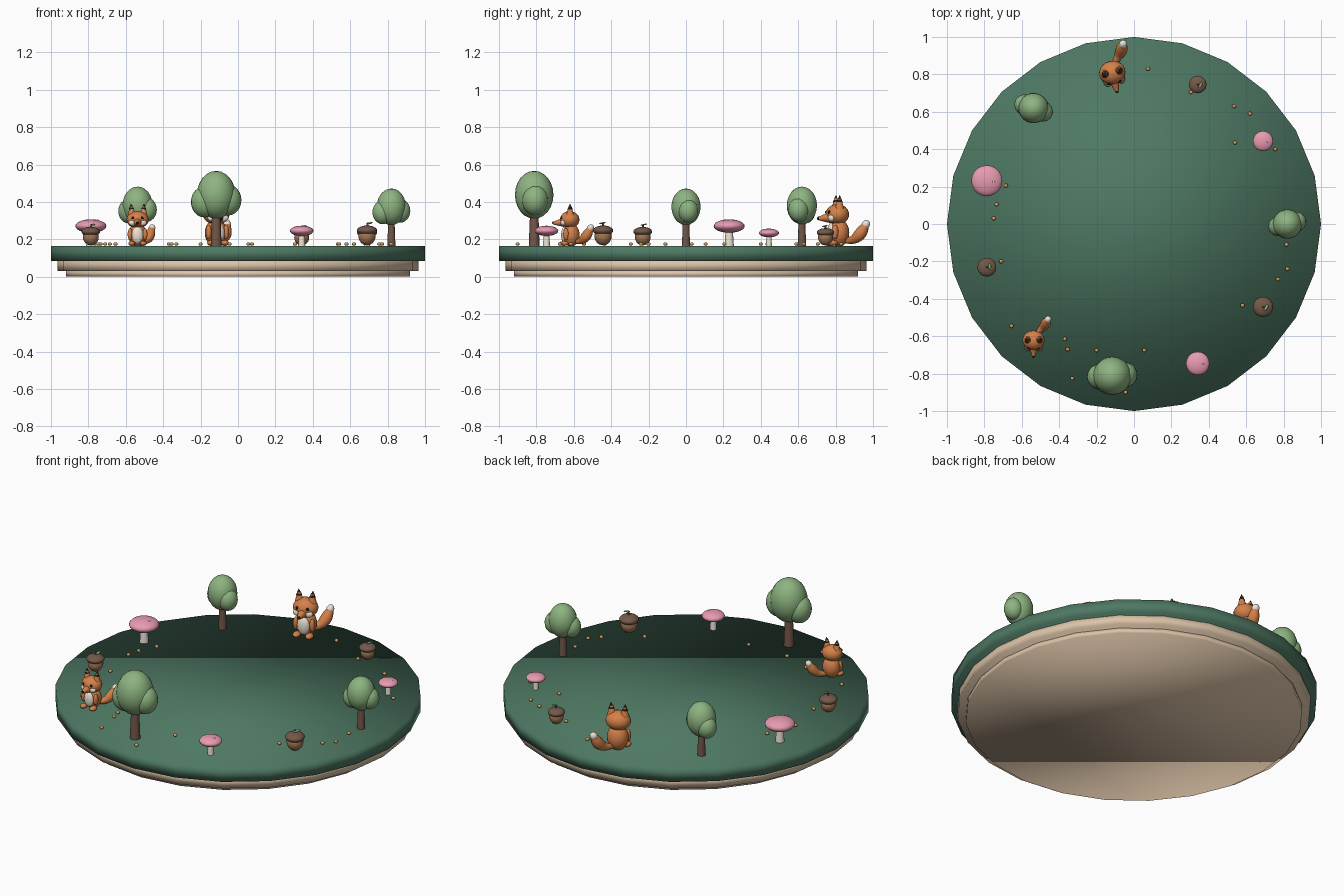
import bpy, math
from mathutils import Matrix, Vector

if "Cube" in bpy.data.objects:
    bpy.data.objects.remove(bpy.data.objects["Cube"])

TOP = 0.165
MATS = {}
COLORS = {
    "green": (0.31, 0.47, 0.39), "wood": (0.86, 0.76, 0.65), "leaf": (0.55, 0.70, 0.50),
    "bark": (0.45, 0.34, 0.29), "pink": (0.91, 0.60, 0.69), "cream": (0.93, 0.89, 0.83),
    "fur": (0.83, 0.50, 0.29), "black": (0.15, 0.12, 0.11), "nut": (0.64, 0.47, 0.34),
    "cap": (0.45, 0.35, 0.29), "pebble": (0.85, 0.60, 0.36),
}

def mat(name):
    if name not in MATS:
        m = bpy.data.materials.new(name)
        m.diffuse_color = tuple(c ** 2.2 for c in COLORS[name]) + (1,)
        m.use_nodes = True
        m.node_tree.nodes["Principled BSDF"].inputs["Base Color"].default_value = m.diffuse_color
        MATS[name] = m
    return MATS[name]

def finish(name, color, world=None, smooth=None):
    o = bpy.context.object
    o.name = name
    o.data.materials.append(mat(color))
    if smooth is None:
        bpy.ops.object.shade_smooth()
    else:
        bpy.ops.object.shade_smooth_by_angle(angle=math.radians(smooth))
    if world is not None:
        bpy.context.view_layer.update()
        o.matrix_world = world @ o.matrix_world
    return o

def ball(name, color, loc, rad, world=None, rot=(0, 0, 0), seg=20, rings=12):
    bpy.ops.mesh.primitive_uv_sphere_add(segments=seg, ring_count=rings, radius=1, location=loc, rotation=rot)
    bpy.context.object.scale = rad if isinstance(rad, tuple) else (rad,) * 3
    return finish(name, color, world)

def cone(name, color, a, b, r1, r2, world=None, sides=16):
    a, b = Vector(a), Vector(b)
    q = (b - a).to_track_quat('Z', 'Y').to_euler()
    bpy.ops.mesh.primitive_cone_add(vertices=sides, radius1=r1, radius2=r2, depth=(b - a).length,
                                    location=(a + b) / 2, rotation=q)
    return finish(name, color, world, 40)

def disc(name, color, r, z0, z1):
    bpy.ops.mesh.primitive_cylinder_add(vertices=24, radius=r, depth=z1 - z0, location=(0, 0, (z0 + z1) / 2))
    return finish(name, color)

def tree(w):
    cone("trunk", "bark", (0, 0, 0), (0, 0, .21), .029, .021, w)
    ball("crown", "leaf", (0, 0, .273), (.103, .103, .128), w)
    ball("crown_left", "leaf", (-.062, -.005, .235), (.073, .07, .083), w)
    ball("crown_right", "leaf", (.062, .005, .245), (.073, .07, .083), w)

def mushroom(w):
    cone("mushroom_stem", "cream", (0, 0, 0), (0, 0, .09), .025, .019, w)
    ball("mushroom_cap", "pink", (0, 0, .106), (.083, .083, .036), w)
    ball("mushroom_spot", "cream", (.036, -.004, .137), (.007, .007, .004), w, seg=10, rings=6)

def acorn(w):
    ball("acorn_body", "nut", (0, 0, .052), (.046, .046, .049), w)
    ball("acorn_cap", "cap", (0, 0, .082), (.054, .054, .027), w)
    cone("acorn_stem", "bark", (0, 0, .1), (.004, 0, .125), .006, .005, w, 10)
    ball("acorn_leaf", "leaf", (.017, -.004, .122), (.02, .009, .004), w, (0, -.2, 1.1), 12, 8)

def fox(w):
    ball("fox_body", "fur", (0, .005, .058), (.05, .046, .062), w)
    ball("fox_belly", "cream", (0, -.03, .058), (.03, .018, .044), w)
    ball("fox_head", "fur", (0, -.002, .14), (.059, .052, .046), w)
    cone("fox_snout", "fur", (0, -.035, .126), (0, -.088, .122), .025, .008, w)
    ball("fox_nose", "black", (0, -.088, .123), .008, w, seg=12, rings=8)
    for s in (-1, 1):
        ball("fox_cheek", "cream", (s * .026, -.036, .124), (.022, .015, .017), w)
        ball("fox_eye", "black", (s * .025, -.045, .15), .0075, w, seg=12, rings=8)
        cone("fox_ear", "fur", (s * .031, 0, .165), (s * .0335, 0, .212), .021, .008, w)
        cone("fox_ear_tip", "black", (s * .033, 0, .196), (s * .035, 0, .227), .014, 0, w)
        ball("fox_arm", "fur", (s * .04, -.022, .062), (.013, .015, .032), w)
        ball("fox_foot", "fur", (s * .031, -.034, .013), (.018, .025, .013), w)
    # bushy tail swept along a path
    cu = bpy.data.curves.new("fox_tail", 'CURVE')
    cu.dimensions, cu.bevel_depth, cu.bevel_resolution, cu.use_fill_caps = '3D', 1, 4, True
    sp = cu.splines.new('NURBS')
    pts = [(.015, .03, .022, .011), (.04, .058, .024, .018), (.062, .082, .045, .028),
           (.072, .1, .075, .025), (.079, .11, .097, .014)]
    sp.points.add(len(pts) - 1)
    for p, (x, y, z, r) in zip(sp.points, pts):
        p.co, p.radius = (x, y, z, 1), r
    sp.use_endpoint_u, sp.order_u, sp.resolution_u = True, 3, 5
    o = bpy.data.objects.new("fox_tail", cu)
    bpy.context.collection.objects.link(o)
    bpy.ops.object.select_all(action='DESELECT')
    bpy.context.view_layer.objects.active = o
    o.select_set(True)
    bpy.ops.object.convert(target='MESH')
    finish("fox_tail", "fur", w, 50)
    ball("fox_tail_tip", "cream", (.077, .109, .095), (.018, .018, .021), w, (-.5, .3, 0))

# stepped round base
disc("base_lower", "wood", .92, 0, .03)
disc("base_upper", "wood", .965, .03, .09)
disc("ground_top", "green", 1, .085, TOP)

# eleven decorations evenly spaced: (builder, scale, turn in degrees)
ring = [(tree, .765, 10), (mushroom, .65, 0), (acorn, .87, 0), (fox, 1.2, 14), (tree, .79, -25),
        (mushroom, 1, 0), (acorn, .93, 30), (fox, 1, 0), (tree, 1, 0), (mushroom, .76, 0), (acorn, 1, 0)]
for i, (build, s, turn) in enumerate(ring):
    a = math.tau * i / len(ring)
    build(Matrix.Translation((.82 * math.cos(a), .82 * math.sin(a), TOP))
          @ Matrix.Rotation(math.radians(turn), 4, 'Z') @ Matrix.Scale(s, 4))

# scattered pebbles
for x, y in [(.075, .83), (.305, .705), (.535, .63), (.62, .59), (.54, .435), (.755, .4), (.815, -.11),
             (.82, -.24), (.77, -.295), (.58, -.435), (.055, -.675), (-.2, -.675), (-.045, -.9),
             (-.33, -.825), (-.355, -.67), (-.37, -.615), (-.655, -.545), (-.71, -.2), (-.75, .03),
             (-.735, .105), (-.685, .205)]:
    ball("pebble", "pebble", (x, y, TOP + .01), (.011, .011, .009), seg=12, rings=8)
